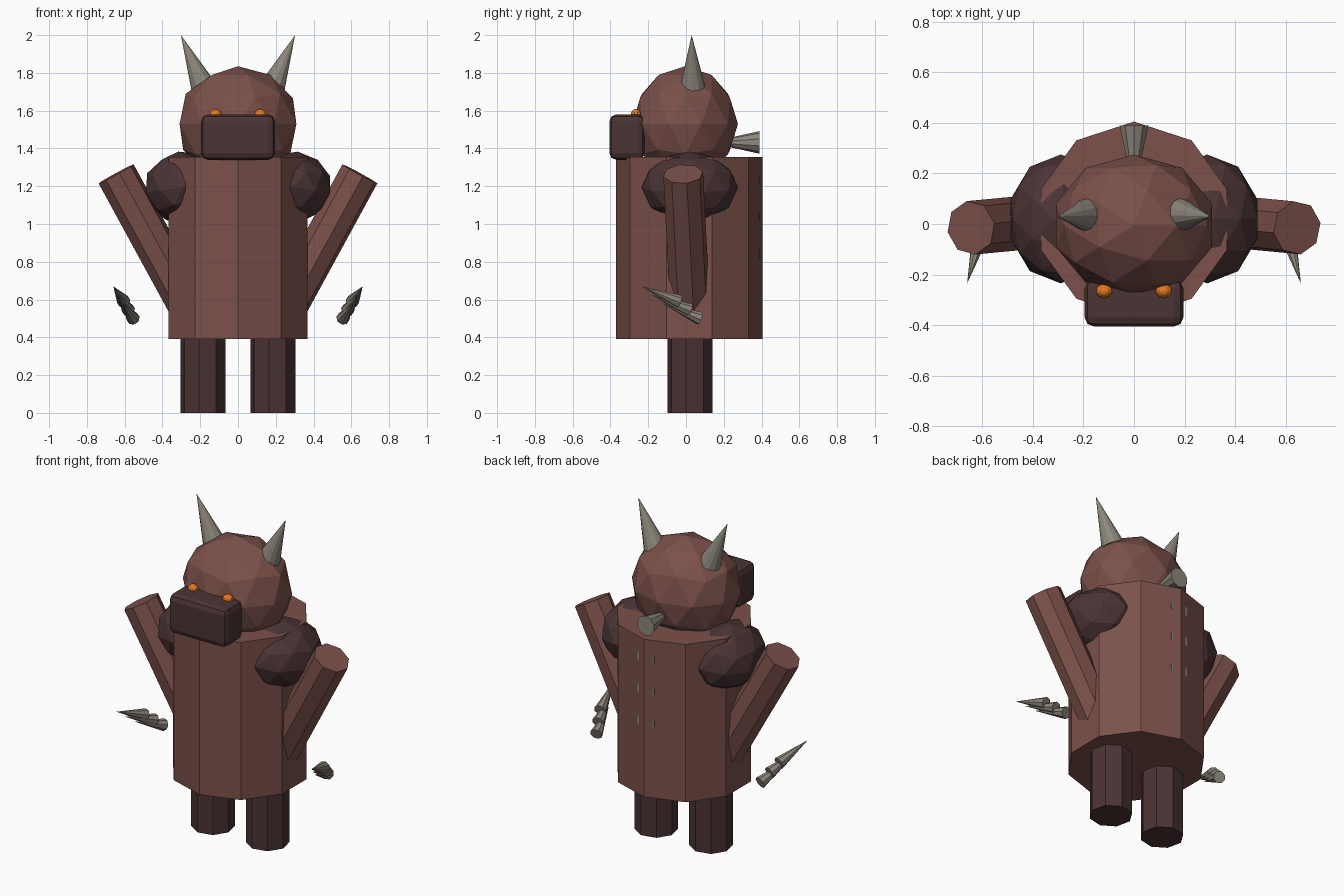
import bpy, math
from mathutils import Vector, Matrix

if "Cube" in bpy.data.objects:
    bpy.data.objects.remove(bpy.data.objects["Cube"])


def material(name, rgb):
    m = bpy.data.materials.new(name)
    m.diffuse_color = (*rgb, 1)
    m.use_nodes = True
    m.node_tree.nodes["Principled BSDF"].inputs["Base Color"].default_value = m.diffuse_color
    return m


HIDE = material("brown hide", (0.2, 0.082, 0.07))
DARK = material("dark hide", (0.07, 0.034, 0.034))
BONE = material("grey bone", (0.27, 0.245, 0.2))
GLOW = material("orange eye", (0.85, 0.2, 0.015))


def finish(name, mat):
    ob = bpy.context.object
    ob.name = name
    ob.data.materials.append(mat)
    return ob


def tube(name, a, b, r1, r2, sides, mat, spin=0):
    """Prism or cone running from point a to point b."""
    a, b = Vector(a), Vector(b)
    d = b - a
    bpy.ops.mesh.primitive_cone_add(vertices=sides, radius1=r1, radius2=r2, depth=d.length)
    ob = finish(name, mat)
    turn = Vector((0, 0, 1)).rotation_difference(d.normalized()).to_matrix().to_4x4()
    ob.matrix_world = (Matrix.Translation((a + b) / 2) @ turn
                       @ Matrix.Rotation(math.radians(spin), 4, 'Z'))
    return ob


def ball(name, centre, size, mat, tilt=0):
    """Faceted ellipsoid."""
    bpy.ops.mesh.primitive_ico_sphere_add(subdivisions=2, radius=1, location=centre,
                                          rotation=(0, math.radians(tilt), 0))
    ob = finish(name, mat)
    ob.scale = size
    return ob


# Torso and head
tube("torso", (0, 0.0175, 0.39), (0, 0.0175, 1.355), 0.3875, 0.3875, 10, HIDE)
ball("head", (0, -0.005, 1.53), (0.325, 0.28, 0.305), HIDE)

# Snout: softened box
bpy.ops.mesh.primitive_cube_add(size=1, location=(0, -0.3125, 1.46))
snout = finish("snout", DARK)
snout.scale = (0.39, 0.185, 0.24)
bpy.ops.object.transform_apply(location=False, rotation=False, scale=True)
bevel = snout.modifiers.new("soft edges", 'BEVEL')
bevel.width = 0.035
bevel.segments = 2

# Paired parts
for side, s in (("left", -1), ("right", 1)):
    tube(side + "_leg", (s * 0.185, 0.022, 0), (s * 0.185, 0.022, 0.5), 0.121, 0.121, 8, DARK, -10)
    ball(side + "_shoulder", (s * 0.29, 0.02, 1.195), (0.21, 0.255, 0.19), DARK, s * 8)
    tube(side + "_arm", (s * 0.255, 0.022, 0.55), (s * 0.645, -0.015, 1.265), 0.107, 0.107, 8, HIDE, 10)
    tube(side + "_horn", (s * 0.185, 0.035, 1.73), (s * 0.302, 0.03, 2.0), 0.066, 0, 12, BONE)

    bpy.ops.mesh.primitive_uv_sphere_add(segments=10, ring_count=6, radius=1,
                                         location=(s * 0.118, -0.265, 1.578))
    finish(side + "_eye", GLOW).scale = (0.033, 0.028, 0.031)

    # Three overlapping claws stepping back from the longest
    for i in range(3):
        tip = Vector((s * (0.66 - 0.025 * i), -0.235 + 0.055 * i, 0.67 - 0.045 * i))
        base = tip + Vector((-s * 0.055, 0.2, -0.08))
        tube(f"{side}_claw_{i + 1}", base, tip, 0.036, 0, 8, BONE)

# Row of back spikes, tips sunk inwards
for i in range(4):
    z = 1.432 - 0.196 * i
    tube(f"back_spike_{i + 1}", (0, 0.39, z), (0, 0.12, z), 0.06, 0, 10, BONE)
